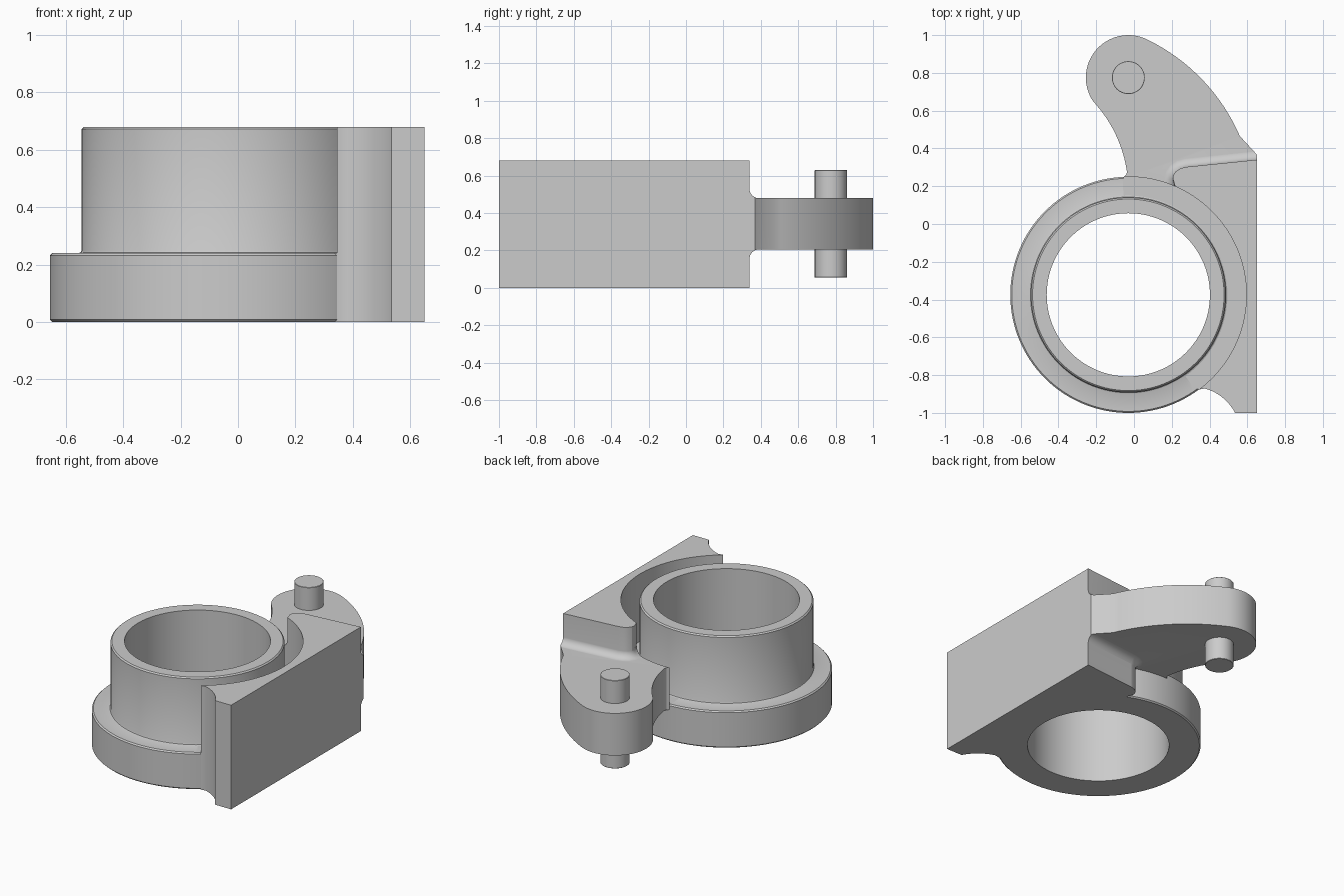
import bpy, bmesh
from math import sin, cos, pi, radians, atan2, hypot
from mathutils import Vector

if "Cube" in bpy.data.objects:
    bpy.data.objects.remove(bpy.data.objects["Cube"])

CX, CY, R = -0.03, -0.375, 0.625      # ring centre and flange radius
PIN_Y = 0.775


def loft(name, rings, closed=False):
    """Skin equal-length vertex loops; cap the ends."""
    bm = bmesh.new()
    loops = [[bm.verts.new(p) for p in ring] for ring in rings]
    for a, b in zip(loops, loops[1:]):
        for i in range(len(a)):
            j = (i + 1) % len(a)
            bm.faces.new((a[i], a[j], b[j], b[i]))
    bm.faces.new(loops[0])
    bm.faces.new(loops[-1])
    bmesh.ops.recalc_face_normals(bm, faces=bm.faces)
    me = bpy.data.meshes.new(name)
    bm.to_mesh(me)
    bm.free()
    ob = bpy.data.objects.new(name, me)
    bpy.context.collection.objects.link(ob)
    return ob


def prism(name, outline, z0, z1):
    return loft(name, [[(x, y, z) for x, y in outline] for z in (z0, z1)])


def lathe(name, profile, cx=CX, cy=CY, n=128):
    return loft(name, [[(cx + r * cos(2 * pi * i / n), cy + r * sin(2 * pi * i / n), z)
                        for i in range(n)] for r, z in profile])


def arc3(a, b, c, n=16):
    """Points on the circular arc from a through b to c."""
    (ax, ay), (bx, by), (qx, qy) = a, b, c
    d = 2 * (ax * (by - qy) + bx * (qy - ay) + qx * (ay - by))
    A, B, C = ax * ax + ay * ay, bx * bx + by * by, qx * qx + qy * qy
    ux = (A * (by - qy) + B * (qy - ay) + C * (ay - by)) / d
    uy = (A * (qx - bx) + B * (ax - qx) + C * (bx - ax)) / d
    r = hypot(ax - ux, ay - uy)
    t0, t1 = atan2(ay - uy, ax - ux), atan2(qy - uy, qx - ux)
    sweep = (t1 - t0 + pi) % (2 * pi) - pi
    return [(ux + r * cos(t0 + sweep * i / n), uy + r * sin(t0 + sweep * i / n))
            for i in range(n + 1)]


def boolean(ob, other, op):
    m = ob.modifiers.new(op, 'BOOLEAN')
    m.operation, m.object, m.solver = op, other, 'EXACT'
    bpy.context.view_layer.objects.active = ob
    bpy.ops.object.modifier_apply(modifier=m.name)
    bpy.data.objects.remove(other)


# Flat-backed side block
shoulder = [(0.275, 0.302), (0.245, 0.294), (0.222, 0.279), (0.209, 0.26), (0.205, 0.24)]
block = [(0.65, -1), (0.65, 0.34)] + shoulder + [(0.22, 0.195), (0.2, 0.1), (0.2, -0.7), (0.31, -0.86)]
block += [(0.345, -0.876)] + arc3((0.375, -0.871), (0.47, -0.92), (0.535, -1))
body = prism("bracket_body", block, 0, 0.68)

# Curved arm with round end
arm = [(0.65, 0.34), (0.65, 0.368)]
arm += arc3((0.56, 0.466), (0.315, 0.81), (0.075, 0.974))
arm += [(CX + 0.225 * cos(radians(a)), PIN_Y + 0.225 * sin(radians(a))) for a in range(68, 216, 6)]
arm += arc3((-0.195, 0.625), (-0.105, 0.49), (-0.037, 0.275))
arm += [(-0.042, 0.26), (-0.055, 0.249), (-0.055, 0.15), (0.3, 0.0), (0.6, 0.2)]
boolean(body, prism("arm", arm, 0.205, 0.48), 'UNION')

# Concave fillets where the arm meets the block, above and below
path = [Vector(p) for p in [(0.75, 0.3503)] + shoulder + [(0.22, 0.18)]]
F = 0.05
for z0, s in ((0.48, 1), (0.205, -1)):
    section = [(-0.02, -0.02), (F, -0.02)]
    section += [(F - F * sin(t), F - F * cos(t) - 0.0005) for t in [pi / 2 * i / 8 for i in range(9)]]
    section = [(d - 0.0005, h) for d, h in section] + [(-0.02, F - F * 0.0 - 0.0005)]
    rings = []
    for i, p in enumerate(path):
        t = (path[min(i + 1, len(path) - 1)] - path[max(i - 1, 0)]).normalized()
        if i == 1:
            t = (path[1] - path[0]).normalized()
        rings.append([(p.x + t.y * d, p.y - t.x * d, z0 + s * h) for d, h in section])
    fillet = loft("fillet", rings)
    boolean(fillet, prism("trim", arm, 0.05, 0.65), 'INTERSECT')
    boolean(body, fillet, 'UNION')

# Clearance around the sleeve, then flange and sleeve, then bore
boolean(body, lathe("clearance", [(R, 0.24), (R, 1)]), 'DIFFERENCE')
collar = [(R - 0.008, 0), (R, 0.008), (R, 0.232), (R - 0.008, 0.24), (0.525, 0.24),
          (0.518, 0.243), (0.515, 0.25), (0.515, 0.672), (0.507, 0.68)]
boolean(body, lathe("collar", collar), 'UNION')
boolean(body, lathe("bore", [(0.432, -0.1), (0.432, 0.8)]), 'DIFFERENCE')

# Pivot pin through the arm end
pin = lathe("pivot_pin", [(0.085, 0.055), (0.087, 0.057), (0.087, 0.628), (0.085, 0.63)],
            CX, PIN_Y, 48)

# Smooth shading with sharp edges kept
bpy.ops.object.select_all(action='DESELECT')
for ob in (body, pin):
    ob.select_set(True)
bpy.context.view_layer.objects.active = body
bpy.ops.object.shade_smooth_by_angle(angle=radians(30))
